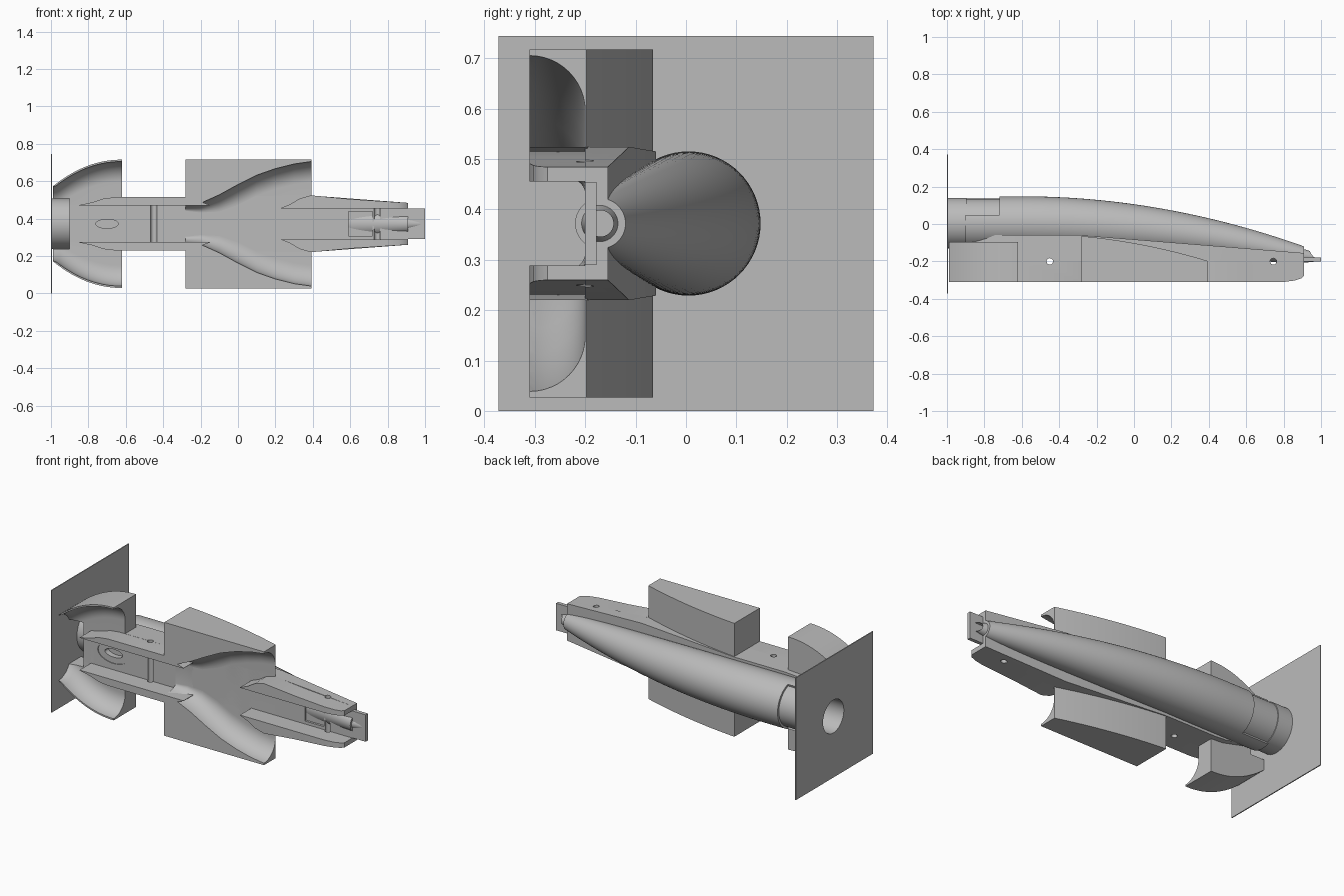
import bpy, bmesh
from math import sin, cos, pi, radians
from mathutils import Matrix

if "Cube" in bpy.data.objects:
    bpy.data.objects.remove(bpy.data.objects["Cube"])

MID = 0.372  # height of the long axis
FLOOR, BASE = -0.2, -0.31

grey = bpy.data.materials.new("plain grey")
grey.use_nodes = True
grey.diffuse_color = (0.5, 0.5, 0.5, 1)
grey.node_tree.nodes["Principled BSDF"].inputs["Base Color"].default_value = (0.5, 0.5, 0.5, 1)


def add(name, bm):
    bmesh.ops.recalc_face_normals(bm, faces=bm.faces)
    mesh = bpy.data.meshes.new(name)
    bm.to_mesh(mesh)
    bm.free()
    mesh.materials.append(grey)
    ob = bpy.data.objects.new(name, mesh)
    bpy.context.scene.collection.objects.link(ob)
    return ob


def loft(name, sections):
    """Skin equal-length (y, z) loops placed along x; z is measured from MID."""
    bm = bmesh.new()
    rings = [[bm.verts.new((x, y, z + MID)) for y, z in loop] for x, loop in sections]
    for a, b in zip(rings, rings[1:]):
        for i in range(len(a)):
            j = (i + 1) % len(a)
            bm.faces.new((a[i], a[j], b[j], b[i]))
    bm.faces.new(rings[0])
    bm.faces.new(rings[-1])
    return add(name, bm)


def beam(name, rows, side=1):
    """Box skinned through rows of x, y0, y1, z0, z1."""
    return loft(name, [(x, [(y0, side * a), (y1, side * a), (y1, side * b), (y0, side * b)])
                       for x, y0, y1, a, b in rows])


def circle(yc, r, n=64):
    return [(yc + r * cos(2 * pi * i / n), r * sin(2 * pi * i / n)) for i in range(n)]


def tunnel(w, r):
    """Round-cornered channel section, open towards the base."""
    half = [(BASE - 0.05, w)] + [(BASE + (FLOOR - BASE) * sin(t), w - r + r * cos(t))
                                 for t in [i * pi / 24 for i in range(13)]]
    return half + [(y, -z) for y, z in reversed(half)]


def rod(name, x, y, z, r, depth, axis, squash=1):
    bm = bmesh.new()
    bmesh.ops.create_cone(bm, cap_ends=True, segments=40, radius1=r, radius2=r, depth=depth)
    bmesh.ops.scale(bm, vec=(1, squash, 1), verts=bm.verts)
    if axis == "Y":
        bmesh.ops.rotate(bm, matrix=Matrix.Rotation(radians(90), 3, "X"), verts=bm.verts)
    bmesh.ops.translate(bm, vec=(x, y, z + MID), verts=bm.verts)
    return add(name, bm)


def cut(ob, *cutters):
    for c in cutters:
        m = ob.modifiers.new("cut", "BOOLEAN")
        m.operation, m.solver, m.object = "DIFFERENCE", "EXACT", c
    dg = bpy.context.evaluated_depsgraph_get()
    mesh = bpy.data.meshes.new_from_object(ob.evaluated_get(dg))
    ob.modifiers.clear()
    ob.data = mesh


def deck_top(x):
    return -0.06 - 0.08 * max(0, x + 0.28)


# Cutters
chamber = loft("chamber_cutter", [(-1.1, circle(0.01, 0.1)), (-0.6, circle(0.01, 0.1))])
axles = [rod("axle_cutter", x, FLOOR, 0, 0.017, 1, "Z") for x in (-0.45, 0.745)]
arc = [radians(-72 + 6 * i) for i in range(25)]
band = [(0.005 + 0.2 * cos(t), 0.2 * sin(t)) for t in arc] + \
       [(0.005 + 0.13 * cos(t), 0.13 * sin(t)) for t in reversed(arc)]
recess = loft("recess_cutter", [(-0.92, band), (-0.72, band)])
pod_tunnel = loft("pod_tunnel_cutter", [(x, tunnel(w, r)) for x, w, r in (
    (-0.4, 0.098, 0.02), (-0.28, 0.099, 0.03), (-0.2, 0.11, 0.05), (-0.1, 0.155, 0.09),
    (0, 0.21, 0.11), (0.1, 0.26, 0.11), (0.2, 0.295, 0.11), (0.3, 0.32, 0.11), (0.42, 0.337, 0.11))])
oval = rod("oval_cutter", -0.7, FLOOR, 0, 0.105, 0.01, "Y", 0.57)
oval_deep = rod("oval_deep_cutter", -0.7, FLOOR, 0, 0.06, 0.08, "Y", 0.4)
square = beam("square_cutter", [(x, -0.25, -0.187, -0.065, 0.065) for x in (0.59, 0.72)])
square_deep = beam("square_deep_cutter", [(x, -0.25, -0.165, -0.025, 0.025) for x in (0.63, 0.68)])
sleeve_gap = beam("gap_cutter", [(x, -0.5, 0.2, -0.135, 0.135) for x in (-1.1, -0.9)])
nose_bore = loft("nose_bore_cutter", [(0.86, circle(-0.17, 0.026)), (1.1, circle(-0.17, 0.026))])

# End plate with round opening
plate = beam("end_plate", [(x, -0.372, 0.372, -0.372, 0.372) for x in (-1, -0.994)])
cut(plate, chamber)

# Tapered round body
stations = []
for i in range(41):
    x = -0.9 + 1.81 * i / 40
    s = (max(0, x + 0.6) / 1.51) ** 2
    stations.append((x, circle(0.005 - 0.175 * s, 0.143 - 0.093 * s)))
body = loft("body", stations)
cut(body, chamber, recess, nose_bore)

# Rear sleeve
sleeve = loft("rear_sleeve", [(-0.995, circle(0.005, 0.135)), (-0.895, circle(0.005, 0.135))])
cut(sleeve, chamber)

# Central deck and nose floor
deck = beam("deck", [(x, FLOOR, deck_top(x), -w, w) for x, w in (
    (-0.9, 0.098), (-0.84, 0.105), (-0.7, 0.138), (-0.62, 0.143), (-0.28, 0.143), (0.38, 0.152), (0.91, 0.112))])
cut(deck, chamber, oval, oval_deep, square, square_deep, nose_bore, *axles)

# Side pods with a flared tunnel
rows = []
for i in range(25):
    x = -0.28 + 0.672 * i / 24
    t = i / 24
    rows.append((x, BASE, -0.065 - 0.06 * t - 0.072 * t * t, -0.345, 0.345))
pods = beam("side_pods", rows)
cut(pods, pod_tunnel)


# Rear wheel fairings
def flare(x):
    t = (-0.62 - x) / 0.37
    return 0.343 - 0.143 * t ** 2.1


xs = [-0.99 + 0.37 * i / 20 for i in range(21)]
fairings = beam("rear_fairings", [(x, BASE, -0.095, -flare(x), flare(x)) for x in xs])
rear_tunnel = loft("rear_tunnel_cutter", [(x + d, tunnel(flare(x) - 0.01, 0.11)) for x, d in
                                          zip(xs, [-0.02] + [0] * 19 + [0.02])])
cut(fairings, rear_tunnel, sleeve_gap, chamber, oval, oval_deep)

# Rails on both sides of the channel
for side, word in ((1, "upper"), (-1, "lower")):
    rear = beam(word + "_rear_rail", [(x, BASE, FLOOR + 0.005, 0.098, w) for x, w in (
        (-0.85, 0.1), (-0.78, 0.115), (-0.72, 0.135), (-0.66, 0.142), (-0.27, 0.143), (-0.15, 0.1))], side)
    cut(rear, axles[0])
    nose = beam(word + "_nose_rail", [(x, y, FLOOR + 0.005, a, b) for x, y, a, b in (
        (0.23, BASE, 0.083, 0.085), (0.28, BASE, 0.083, 0.105), (0.33, BASE, 0.083, 0.135),
        (0.39, BASE, 0.083, 0.152), (0.6, BASE, 0.083, 0.132), (0.8, BASE, 0.083, 0.119),
        (0.86, -0.302, 0.083, 0.115), (0.895, -0.29, 0.083, 0.113), (0.91, -0.275, 0.083, 0.112))], side)
    cut(nose, axles[1])

# Nose tip plate and stub
beam("nose_plate", [(x, FLOOR, -0.178, -0.082, 0.082) for x in (0.76, 1)])
stub = loft("nose_stub", [(0.9, circle(-0.17, 0.038)), (0.998, circle(-0.18, 0.018))])
cut(stub, nose_bore)

# Remove helpers, then shade smooth with crisp edges
for ob in list(bpy.context.scene.objects):
    if ob.name.split(".")[0].endswith("_cutter"):
        bpy.data.objects.remove(ob)
    elif ob.type == "MESH":
        ob.data.shade_smooth()
        ob.data.set_sharp_from_angle(angle=radians(30))
